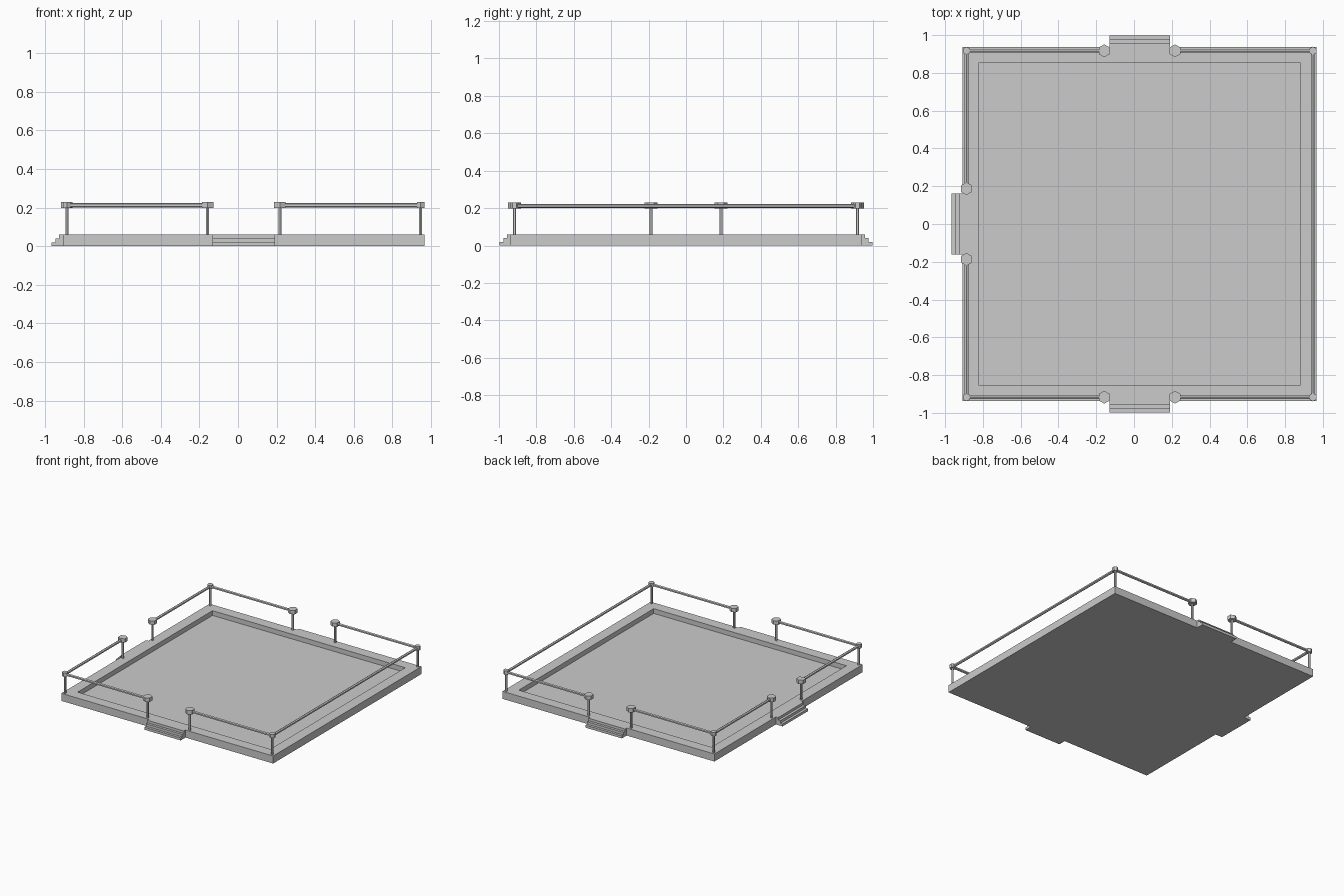
import bpy, bmesh, math
from mathutils import Vector

if "Cube" in bpy.data.objects:
    bpy.data.objects.remove(bpy.data.objects["Cube"])

CX = 0.03        # platform centre in x
HALF = 0.937     # platform half width
TOP = 0.06       # platform height
POST = 0.917     # post line distance from platform centre
GATE = 0.187     # gate post distance from gate centre
RAIL_Z = 0.212


def finish(bm, name):
    bmesh.ops.recalc_face_normals(bm, faces=bm.faces)
    mesh = bpy.data.meshes.new(name)
    bm.to_mesh(mesh)
    bm.free()
    ob = bpy.data.objects.new(name, mesh)
    bpy.context.collection.objects.link(ob)
    return ob


def rod(name, a, b, radius, sides=6):
    """Prism between two points, relative to the platform centre."""
    a, b = Vector(a), Vector(b)
    d = b - a
    bm = bmesh.new()
    bmesh.ops.create_cone(bm, cap_ends=True, segments=sides,
                          radius1=radius, radius2=radius, depth=d.length)
    ob = finish(bm, name)
    ob.rotation_mode = 'QUATERNION'
    ob.rotation_quaternion = d.to_track_quat('Z', 'Y')
    ob.location = (a + b) / 2 + Vector((CX, 0, 0))
    return ob


# Platform with a sunken floor
bm = bmesh.new()
bmesh.ops.create_cube(bm, size=1)
for v in bm.verts:
    v.co = (v.co.x * 2 * HALF + CX, v.co.y * 2 * HALF, (v.co.z + 0.5) * TOP)
bm.normal_update()
top = [f for f in bm.faces if f.normal.z > 0.9]
bmesh.ops.inset_region(bm, faces=top, thickness=0.12)
floor = bmesh.ops.extrude_face_region(bm, geom=top)
bmesh.ops.delete(bm, geom=top, context='FACES_ONLY')
for v in floor["geom"]:
    if isinstance(v, bmesh.types.BMVert):
        v.co.z -= 0.038
finish(bm, "platform")


# Three-step stairs: a stepped profile extruded across the opening
def stairs(name, angle):
    profile = [(-0.002, 0), (0.06, 0), (0.06, 0.02), (0.04, 0.02), (0.04, 0.04),
               (0.02, 0.04), (0.02, TOP), (-0.002, TOP)]
    bm = bmesh.new()
    face = bm.faces.new([bm.verts.new((HALF + u, -0.161, z)) for u, z in profile])
    ext = bmesh.ops.extrude_face_region(bm, geom=[face])
    for v in ext["geom"]:
        if isinstance(v, bmesh.types.BMVert):
            v.co.y += 0.322
    ob = finish(bm, name)
    ob.rotation_euler.z = angle
    ob.location.x = CX


stairs("back_stairs", math.pi / 2)
stairs("left_stairs", math.pi)
stairs("front_stairs", -math.pi / 2)


# Posts with hexagonal caps
def post(name, x, y, cap_radius):
    rod(name, (x, y, TOP - 0.002), (x, y, 0.2), 0.009)
    rod(name + "_cap", (x, y, 0.198), (x, y, 0.229), cap_radius)


for s in (-1, 1):
    side = "front" if s < 0 else "back"
    for t in (-1, 1):
        hand = "left" if t < 0 else "right"
        post(f"{side}_{hand}_corner_post", t * POST, s * POST, 0.022)
        post(f"{side}_{hand}_gate_post", t * GATE, s * POST, 0.034)
        # Handrail from corner to gate
        rod(f"{side}_{hand}_rail", (t * GATE, s * POST, RAIL_Z),
            (t * POST, s * POST, RAIL_Z), 0.011)
    post(f"left_{side}_gate_post", -POST, s * GATE, 0.034)
    rod(f"left_{side}_rail", (-POST, s * GATE, RAIL_Z), (-POST, s * POST, RAIL_Z), 0.011)

# Unbroken handrail on the closed side
rod("right_rail", (POST, -POST, RAIL_Z), (POST, POST, RAIL_Z), 0.011)
